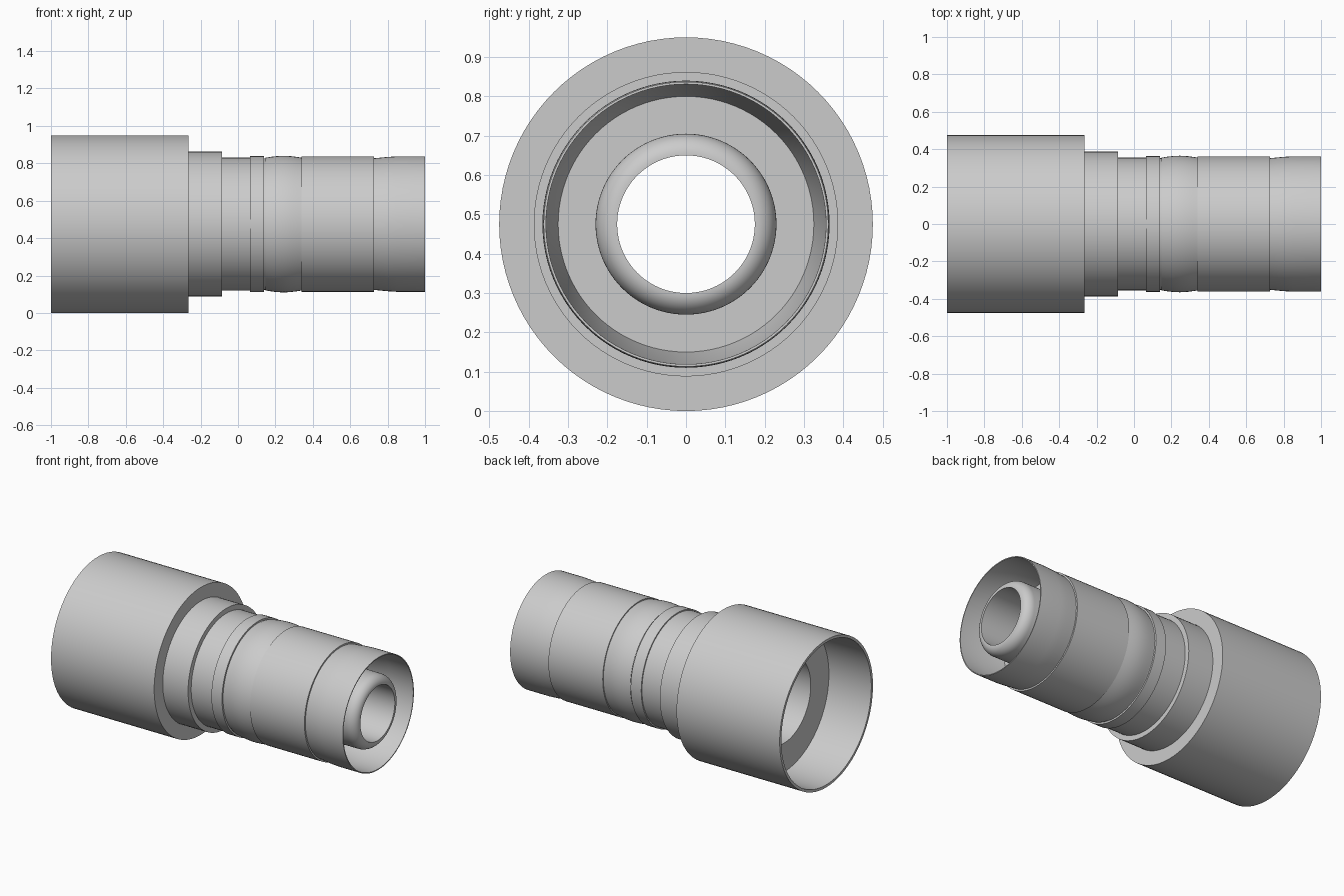
import bpy, bmesh, math

if "Cube" in bpy.data.objects:
    bpy.data.objects.remove(bpy.data.objects["Cube"])

AXIS_Z = 0.475
SIDES = 96


def lathe(name, profile):
    """Revolve (x, radius) points around the horizontal axis."""
    bm = bmesh.new()
    rings = []
    for x, r in profile:
        ring = []
        for i in range(SIDES):
            a = 2 * math.pi * i / SIDES
            ring.append(bm.verts.new((x, r * math.cos(a), AXIS_Z + r * math.sin(a))))
        rings.append(ring)
    for a, b in zip(rings, rings[1:]):
        for i in range(SIDES):
            j = (i + 1) % SIDES
            bm.faces.new((a[i], a[j], b[j], b[i]))
    mesh = bpy.data.meshes.new(name)
    bm.to_mesh(mesh)
    bm.free()
    obj = bpy.data.objects.new(name, mesh)
    bpy.context.collection.objects.link(obj)
    bpy.ops.object.select_all(action='DESELECT')
    obj.select_set(True)
    bpy.context.view_layer.objects.active = obj
    bpy.ops.object.shade_smooth_by_angle(angle=math.radians(30))
    return obj


# Large socket: stepped bore, cup floor, inner wall, rim, outside, shoulder
lathe("socket_collar", [
    (-0.27, 0.175), (-0.27, 0.27), (-0.70, 0.27), (-0.70, 0.455),
    (-1.0, 0.458), (-1.0, 0.475), (-0.265, 0.475), (-0.265, 0.387)])

# Stepped neck between collar and sleeve
lathe("neck", [
    (-0.265, 0.387), (-0.085, 0.387), (-0.085, 0.355), (0.065, 0.355),
    (0.065, 0.363), (0.14, 0.363), (0.14, 0.352), (0.148, 0.352)])

# Bulging band
bulge = [(0.148 + 0.192 * i / 12, 0.355 + 0.010 * math.sin(math.pi * i / 12))
         for i in range(13)]
lathe("bulged_band", [(0.148, 0.352)] + bulge + [(0.34, 0.362)])

# End sleeve with a shallow waist, open mouth and recessed floor
lathe("end_sleeve", [
    (0.34, 0.362), (0.727, 0.362), (0.727, 0.352), (0.76, 0.355),
    (0.80, 0.359), (0.85, 0.362), (1.0, 0.362), (1.0, 0.356),
    (0.85, 0.354), (0.70, 0.325), (0.70, 0.23)])

# Inner tube with rounded nose and through bore
nose = [(0.935 + 0.06 * math.sin(t), 0.178 + 0.052 * math.cos(t))
        for t in [math.pi / 2 * i / 10 for i in range(11)]]
lathe("inner_tube", [(0.70, 0.23)] + nose + [(0.995, 0.175), (-0.27, 0.175)])

# Consistent outward normals
for obj in bpy.context.collection.objects:
    obj.data.flip_normals()
